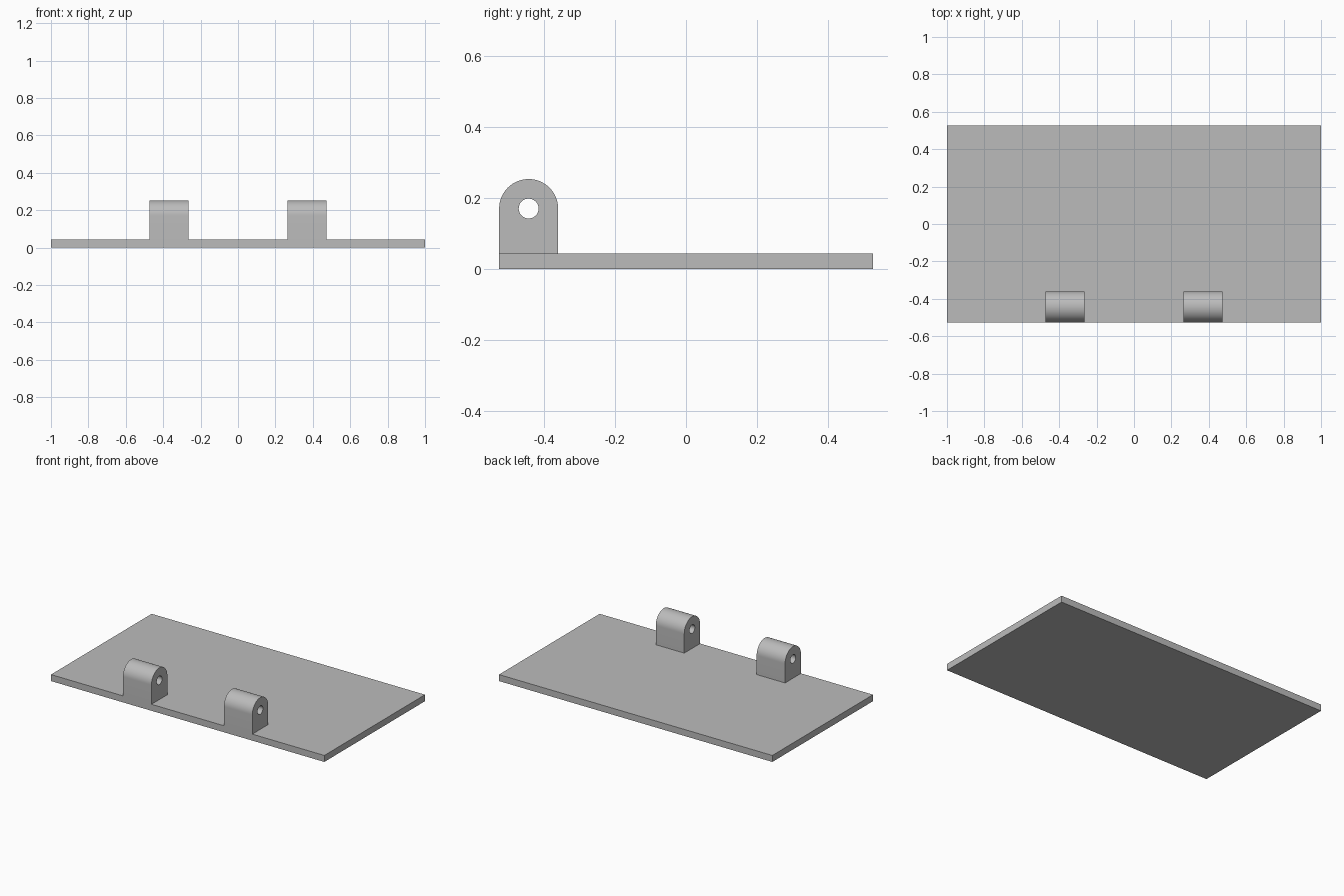
import bpy, bmesh
from math import pi, cos, sin, radians

if "Cube" in bpy.data.objects:
    bpy.data.objects.remove(bpy.data.objects["Cube"], do_unlink=True)

HALF_DEPTH, THICK = 0.526, 0.043
RADIUS, HOLE, AXIS_Z = 0.083, 0.028, 0.17
LUG_WIDTH, LUG_X = 0.208, 0.369

grey = bpy.data.materials.new("light_grey")
grey.use_nodes = True
colour = (0.5, 0.5, 0.5, 1)
grey.diffuse_color = colour
grey.node_tree.nodes["Principled BSDF"].inputs["Base Color"].default_value = colour


def finish(name, bm):
    bmesh.ops.recalc_face_normals(bm, faces=bm.faces)
    mesh = bpy.data.meshes.new(name)
    bm.to_mesh(mesh)
    bm.free()
    mesh.materials.append(grey)
    obj = bpy.data.objects.new(name, mesh)
    bpy.context.collection.objects.link(obj)
    return obj


def loop(bm, x, points):
    verts = [bm.verts.new((x, y, z)) for y, z in points]
    return [bm.edges.new((a, b)) for a, b in zip(verts, verts[1:] + verts[:1])]


# Flat rectangular base plate
bm = bmesh.new()
bmesh.ops.create_cube(bm, size=1)
bmesh.ops.scale(bm, vec=(2, 2 * HALF_DEPTH, THICK), verts=bm.verts)
bmesh.ops.translate(bm, vec=(0, 0, THICK / 2), verts=bm.verts)
finish("base_plate", bm)

# Round-topped hinge lugs with a pin hole, flush with the front edge
axis_y = RADIUS - HALF_DEPTH
arch = [(axis_y + RADIUS * cos(pi * i / 32), AXIS_Z + RADIUS * sin(pi * i / 32))
        for i in range(33)]
outline = [(axis_y - RADIUS, THICK), (axis_y + RADIUS, THICK)] + arch
hole = [(axis_y + HOLE * cos(pi * i / 16), AXIS_Z + HOLE * sin(pi * i / 16))
        for i in range(32)]

for side, name in ((-1, "right_hinge_lug"), (1, "left_hinge_lug")):
    bm = bmesh.new()
    start = side * LUG_X - LUG_WIDTH / 2
    edges = loop(bm, start, outline) + loop(bm, start, hole)
    bmesh.ops.triangle_fill(bm, edges=edges, use_beauty=True)
    result = bmesh.ops.extrude_face_region(bm, geom=bm.faces[:], use_keep_orig=True)
    moved = [v for v in result["geom"] if isinstance(v, bmesh.types.BMVert)]
    bmesh.ops.translate(bm, vec=(LUG_WIDTH, 0, 0), verts=moved)
    lug = finish(name, bm)
    bpy.ops.object.select_all(action="DESELECT")
    lug.select_set(True)
    bpy.context.view_layer.objects.active = lug
    bpy.ops.object.shade_smooth_by_angle(angle=radians(30))
